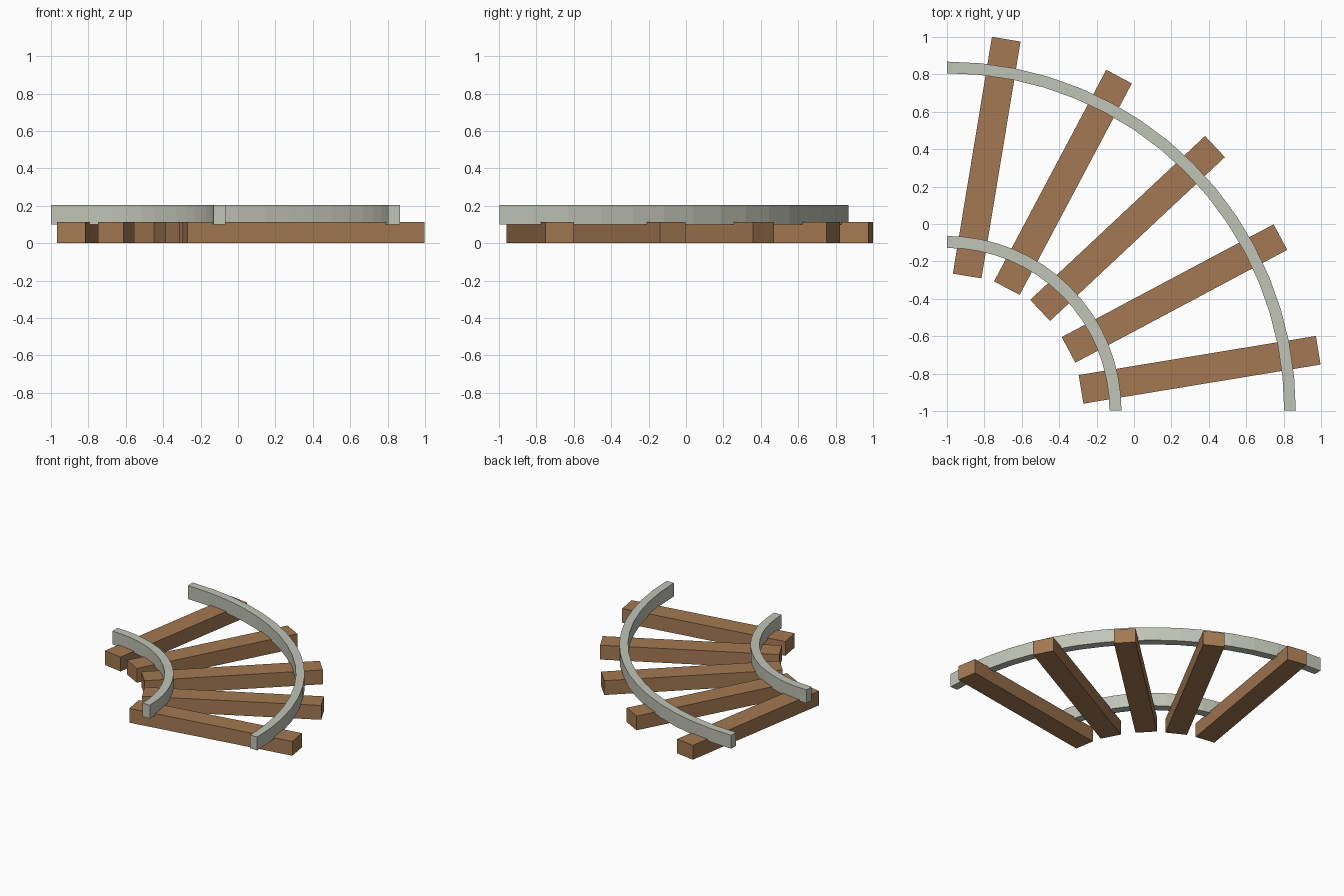
import bpy, bmesh
from math import sin, cos, pi, atan2, hypot

if "Cube" in bpy.data.objects:
    bpy.data.objects.remove(bpy.data.objects["Cube"])

CX, CY = -1.0, -0.997      # centre of the curve
SEGMENTS = 16


def material(name, color):
    m = bpy.data.materials.new(name)
    m.diffuse_color = color
    m.use_nodes = True
    m.node_tree.nodes["Principled BSDF"].inputs["Base Color"].default_value = m.diffuse_color
    return m


wood = material("wood", (0.37, 0.19, 0.085, 1))
steel = material("steel", (0.53, 0.55, 0.47, 1))


def add_object(name, bm, mat):
    bmesh.ops.recalc_face_normals(bm, faces=bm.faces)
    mesh = bpy.data.meshes.new(name)
    bm.to_mesh(mesh)
    bm.free()
    mesh.materials.append(mat)
    ob = bpy.data.objects.new(name, mesh)
    bpy.context.collection.objects.link(ob)
    return ob


# Rail: rectangular section swept through a quarter circle
def rail(name, r_in, r_out, z0=0.10, z1=0.205):
    bm = bmesh.new()
    rings = []
    for i in range(SEGMENTS + 1):
        a = pi / 2 * i / SEGMENTS
        rings.append([bm.verts.new((CX + r * cos(a), CY + r * sin(a), z))
                      for r, z in ((r_in, z0), (r_out, z0), (r_out, z1), (r_in, z1))])
    for p, q in zip(rings, rings[1:]):
        for k in range(4):
            n = (k + 1) % 4
            bm.faces.new((p[k], p[n], q[n], q[k]))
    bm.faces.new(rings[0])
    bm.faces.new(rings[-1])
    add_object(name, bm, steel)


# Sleeper: beam between two end points in plan
def sleeper(name, x0, y0, x1, y1, width=0.155, height=0.112):
    bm = bmesh.new()
    bmesh.ops.create_cube(bm, size=1)
    bmesh.ops.scale(bm, vec=(hypot(x1 - x0, y1 - y0), width, height), verts=bm.verts)
    ob = add_object(name, bm, wood)
    ob.location = ((x0 + x1) / 2, (y0 + y1) / 2, height / 2)
    ob.rotation_euler.z = atan2(y1 - y0, x1 - x0)


rail("inner_rail", 0.869, 0.933)
rail("outer_rail", 1.803, 1.865)

# Slightly uneven sleepers fanning around the curve
ends = [(-0.283, -0.884, 0.985, -0.675),
        (-0.350, -0.673, 0.783, -0.070),
        (-0.502, -0.462, 0.433, 0.414),
        (-0.680, -0.343, -0.080, 0.788),
        (-0.892, -0.278, -0.683, 0.988)]
for i, e in enumerate(ends):
    sleeper(f"sleeper_{i + 1}", *e)
